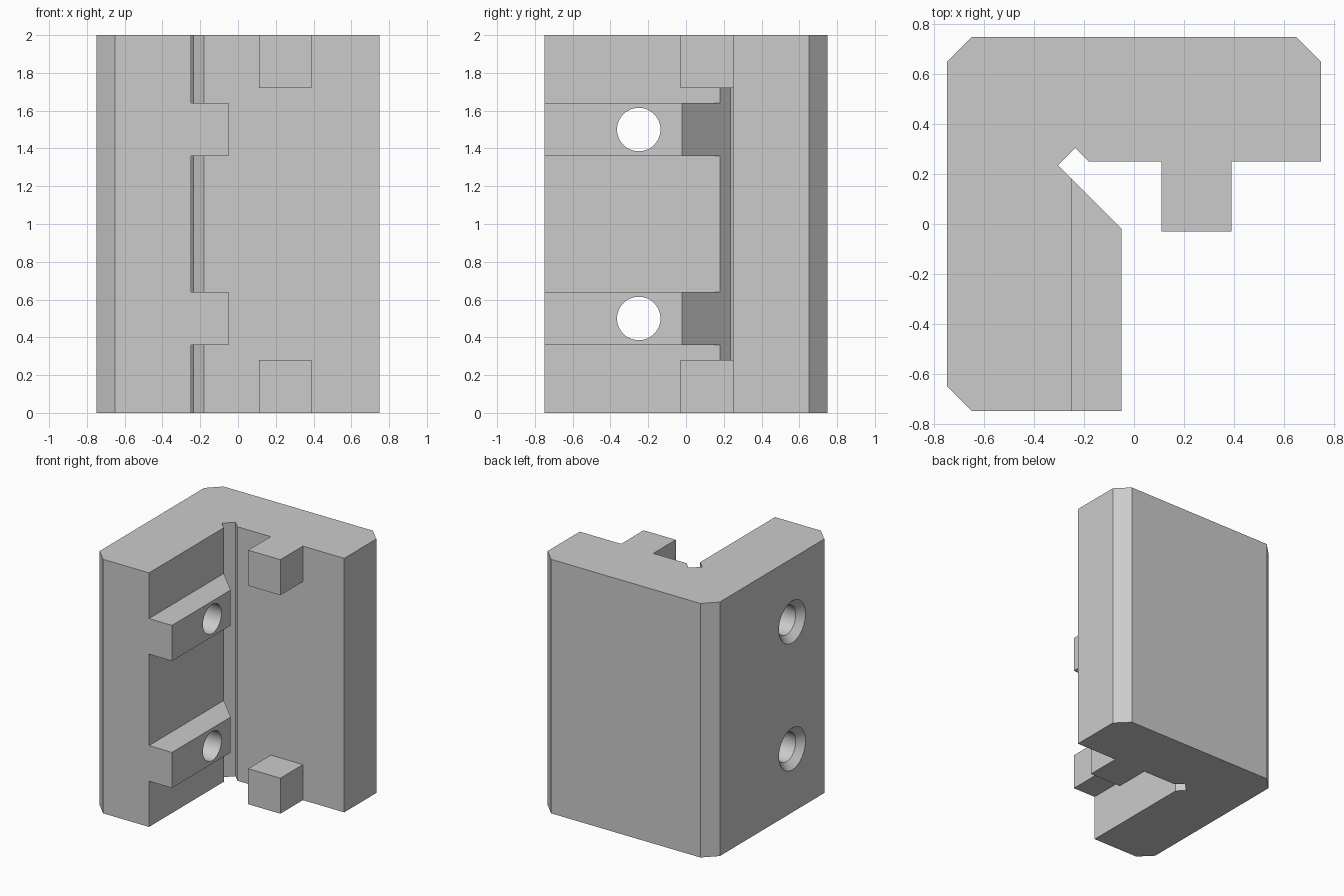
import bpy, bmesh, math
from mathutils import Vector

if "Cube" in bpy.data.objects:
    bpy.data.objects.remove(bpy.data.objects["Cube"], do_unlink=True)

# One flat colour for the whole bracket
grey = bpy.data.materials.new("light_grey")
grey.use_nodes = True
colour = (0.6, 0.6, 0.6, 1)
grey.diffuse_color = colour
grey.node_tree.nodes["Principled BSDF"].inputs["Base Color"].default_value = colour


def loft(name, rings):
    """Closed solid through equal-length rings of points."""
    bm = bmesh.new()
    loops = [[bm.verts.new(p) for p in ring] for ring in rings]
    bm.faces.new(loops[0])
    bm.faces.new(loops[-1])
    n = len(loops[0])
    for a, b in zip(loops, loops[1:]):
        for i in range(n):
            j = (i + 1) % n
            bm.faces.new((a[i], a[j], b[j], b[i]))
    bmesh.ops.recalc_face_normals(bm, faces=bm.faces)
    mesh = bpy.data.meshes.new(name)
    bm.to_mesh(mesh)
    bm.free()
    mesh.materials.append(grey)
    obj = bpy.data.objects.new(name, mesh)
    bpy.context.collection.objects.link(obj)
    return obj


def prism(name, outline, z0, z1):
    return loft(name, [[Vector((x, y, z)) for x, y in outline] for z in (z0, z1)])


def combine(target, other, operation):
    """Apply a boolean and discard the helper."""
    mod = target.modifiers.new(operation, "BOOLEAN")
    mod.operation = operation
    mod.solver = "EXACT"
    mod.object = other
    bpy.context.view_layer.objects.active = target
    bpy.ops.object.modifier_apply(modifier=mod.name)
    bpy.data.objects.remove(other, do_unlink=True)


# L-shaped body with chamfered outer corners and a relief groove inside
body = prism("corner_bracket", [
    (-0.75, -0.65), (-0.65, -0.75), (-0.25, -0.75), (-0.25, 0.18),
    (-0.305, 0.235), (-0.235, 0.305), (-0.18, 0.25), (0.75, 0.25),
    (0.75, 0.65), (0.65, 0.75), (-0.65, 0.75), (-0.75, 0.65)], 0, 2)

# Ribs on the side wall, angled at their inner end
rib_outline = [(-0.3, -0.75), (-0.05, -0.75), (-0.05, -0.02), (-0.25, 0.18), (-0.3, 0.18)]
hole_heights = (0.5, 1.5)
for z in hole_heights:
    combine(body, prism("rib", rib_outline, z - 0.14, z + 0.14), "UNION")

# Square tabs on the back wall, flush with the top and bottom
tab_outline = [(0.11, -0.03), (0.39, -0.03), (0.39, 0.3), (0.11, 0.3)]
for z in (0, 1.72):
    combine(body, prism("tab", tab_outline, z, z + 0.28), "UNION")

# Countersunk screw holes through the ribs
angles = [math.tau * i / 48 for i in range(48)]
for z in hole_heights:
    rings = [[Vector((x, -0.25 + r * math.cos(a), z + r * math.sin(a))) for a in angles]
             for x, r in ((-0.8, 0.215), (-0.7, 0.115), (0.1, 0.115))]
    combine(body, loft("hole_cutter", rings), "DIFFERENCE")

# Smooth hole walls, crisp edges elsewhere
bpy.ops.object.select_all(action="DESELECT")
body.select_set(True)
bpy.context.view_layer.objects.active = body
bpy.ops.object.shade_smooth_by_angle(angle=math.radians(30))
